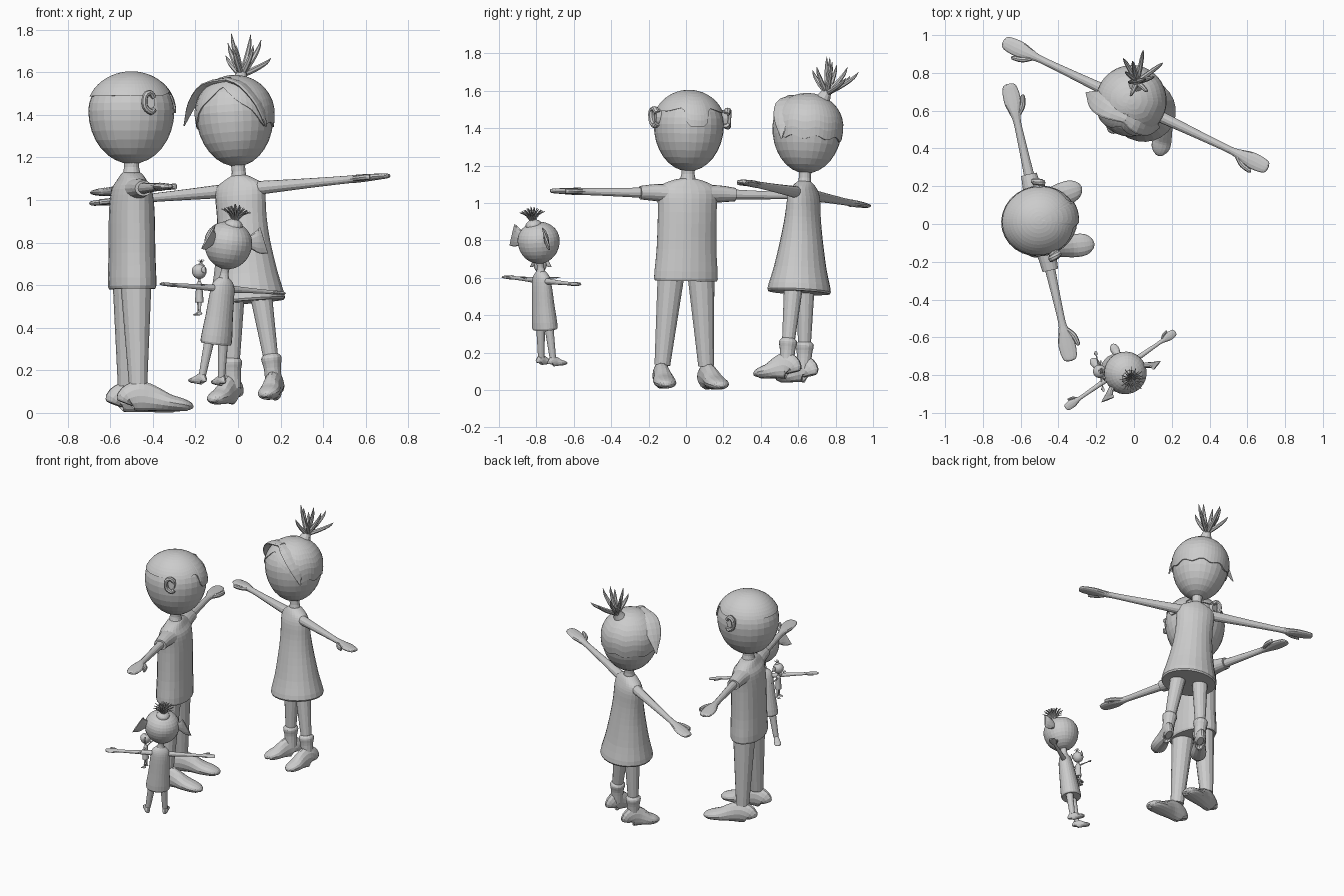
import bpy, bmesh, math, random
from mathutils import Vector, Matrix

if "Cube" in bpy.data.objects:
    bpy.data.objects.remove(bpy.data.objects["Cube"])

random.seed(4)
GREY = bpy.data.materials.new("light grey")
GREY.diffuse_color = (0.6, 0.6, 0.6, 1)
GREY.use_nodes = True
GREY.node_tree.nodes["Principled BSDF"].inputs["Base Color"].default_value = GREY.diffuse_color


def finish(name, bm, M):
    bmesh.ops.remove_doubles(bm, verts=bm.verts, dist=1e-5)
    bm.transform(M)
    bmesh.ops.recalc_face_normals(bm, faces=bm.faces)
    me = bpy.data.meshes.new(name)
    bm.to_mesh(me)
    bm.free()
    me.materials.append(GREY)
    ob = bpy.data.objects.new(name, me)
    bpy.context.collection.objects.link(ob)


def skin(name, rings, M):
    bm = bmesh.new()
    rows = [[bm.verts.new(p) for p in r] for r in rings]
    n = len(rows[0])
    for a, b in zip(rows, rows[1:]):
        for i in range(n):
            bm.faces.new((a[i], a[(i + 1) % n], b[(i + 1) % n], b[i]))
    bm.faces.new(rows[0])
    bm.faces.new(rows[-1])
    finish(name, bm, M)


def spline(pts, sub):
    P = [Vector(p) for p in pts]
    P = [2 * P[0] - P[1]] + P + [2 * P[-1] - P[-2]]
    out = []
    for a, b, c, d in zip(P, P[1:], P[2:], P[3:]):
        for k in range(sub):
            t = k / sub
            out.append(0.5 * (2 * b + (c - a) * t + (2 * a - 5 * b + 4 * c - d) * t * t
                              + (3 * b - a - 3 * c + d) * t ** 3))
    return out + [P[-2]]


def tube(name, pts, side, M, n=16, sub=3):
    """Smooth tube through (x, y, z, half width along side, half height)."""
    S = spline(pts, sub)
    rings = []
    for i, p in enumerate(S):
        t = (S[min(i + 1, len(S) - 1)] - S[max(i - 1, 0)])
        t = Vector(t[:3]).normalized()
        s = Vector(side)
        s = (s - t * s.dot(t)).normalized()
        v = t.cross(s)
        ra, rb = max(p[3], .0012), max(p[4], .0012)
        rings.append([Vector(p[:3]) + s * ra * math.cos(q) + v * rb * math.sin(q)
                      for q in (2 * math.pi * k / n for k in range(n))])
    skin(name, rings, M)


def shell(name, head, M, edge=None, scale=1.0, n=28, m=16):
    """Egg-shaped head, or a hair cap whose lower edge height is edge(angle from front)."""
    rx, ry, zc, up, down = head
    rings = [[] for _ in range(m + 1)]
    lip = []
    for k in range(n):
        a = 2 * math.pi * k / n - math.pi / 2
        d = (a + math.pi / 2 + math.pi) % (2 * math.pi) - math.pi
        h = edge(d) if edge else zc - down
        th0 = math.asin(max(-1, min(1, (h - zc) / (up if h > zc else down))))
        for i in range(m + 1):
            th = th0 + (math.pi / 2 - th0) * i / m
            c = max(math.cos(th), .003) * scale
            z = zc + (up if th > 0 else down) * math.sin(th) * scale
            rings[i].append(Vector((rx * c * math.cos(a), ry * c * math.sin(a), z)))
        p = rings[0][-1]
        lip.append(Vector((p.x * .93, p.y * .93, p.z)))
    skin(name, ([lip] if edge else []) + rings, M)


def frame(a, u, o, s=1.0):
    """Local x = a, z = u, the figure looks along local -y."""
    x = Vector(a).normalized()
    z = Vector(u)
    z = (z - x * z.dot(x)).normalized()
    y = z.cross(x)
    return Matrix.Translation(o) @ Matrix((x, y, z)).transposed().to_4x4() @ Matrix.Scale(s, 4)


def person(who, M, head, neck, torso, arm, leg, foot):
    shell(who + "_head", head, M)
    z0, z1, r = neck
    tube(who + "_neck", [(0, 0, z0, r * 1.5, r * 1.4), (0, 0, (z0 + z1) / 2, r, r),
                         (0, 0, z1, r * 1.2, r * 1.2)], (1, 0, 0), M)
    tube(who + "_clothes", [(0, 0, z, a, b) for z, a, b in torso], (1, 0, 0), M, 24)
    L, az, ar, start = arm           # reach, height, radius, shoulder
    ax, ay, lx, ztop, rt, rb = leg   # ankle spread, ankle height, hip spread, top, radii
    fl, fw, fh, sole, splay = foot
    for s, sd in ((1, "left"), (-1, "right")):
        tube(f"{who}_{sd}_arm", [(s * x * L, 0, az, w * ar, h * ar) for x, w, h in (
            (start, 1.7, 1.7), (.35, 1.35, 1.35), (.55, 1.1, 1.1), (.72, 1, .95),
            (.79, 1.5, 1), (.86, 2.2, .9), (.93, 2.2, .75), (.985, 1.7, .6), (1, .6, .3))],
            (0, 1, 0), M, 12)
        tube(f"{who}_{sd}_thumb", [(s * x * L, -y * ar, az, w * ar, .7 * ar) for x, y, w in (
            (.78, .9, .7), (.83, 2.3, .75), (.89, 2.9, .6), (.905, 3.0, .2))],
            (0, 1, 0), M, 8)
        tube(f"{who}_{sd}_leg", [(s * lx, 0, ztop, rt, rt),
                                 (s * (lx + ax) / 2, 0, (ztop + ay) / 2, (rt + rb) / 2, (rt + rb) / 2),
                                 (s * ax, 0, ay, rb, rb)], (1, 0, 0), M, 14)
        tube(f"{who}_{sd}_shoe", [(s * (ax + splay * t), fl * (.2 - t), sole + fh * h, fw * w, fh * h)
            for t, w, h in ((0, .4, .3), (.04, .65, .46), (.2, .75, .56), (.4, .8, .48),
                            (.65, 1, .32), (.85, .97, .24), (.97, .65, .17), (1, .2, .08))],
            (1, 0, 0), M, 14)


# Man, facing +x
man = frame((-.218, .976, -.02), (0, 0, 1), (-.495, -.012, 0))
mhead = (.187, .203, 1.42, .178, .25)
person("man", man, mhead, (1.1, 1.21, .036),
       [(.59, .15, .09), (.595, .174, .11), (.75, .163, .107), (.95, .16, .104), (1.05, .165, .09),
        (1.09, .15, .066), (1.12, .085, .05), (1.13, .04, .04)],
       (.752, 1.05, .02, .18), (.12, .13, .08, .64, .075, .043), (.31, .06, .13, .004, .03))
for s in (1, -1):
    tube("man_sleeve", [(s * .1, 0, 1.05, .065, .05), (s * .18, 0, 1.052, .05, .045),
                        (s * .26, 0, 1.05, .042, .036)], (0, 1, 0), man)
    tube("man_ear", [(s * x, y, z, .018, .014) for x, y, z in (
        (.19, -.065, 1.48), (.2, -.045, 1.5), (.21, -.02, 1.485), (.207, -.02, 1.435),
        (.2, -.05, 1.41), (.19, -.065, 1.42))], (1, 0, 0), man, 8)
    tube("man_ear_bowl", [(s * .165, -.04, 1.455, .03, .045), (s * .195, -.04, 1.455, .03, .045)],
         (0, 1, 0), man, 12)


def man_hair(d):
    t = max(0, min(1, (abs(d) - .24) / .2))
    return 1.41 + .095 * t * t * (3 - 2 * t) - .02 * max(0, min(1, (abs(d) - .44) / .5))


shell("man_hair", mhead, man, man_hair, 1.04, 64, 10)

# Woman, facing front and a little left, slightly tilted
woman = frame((.9, -.43, .084), (-.068, .05, .996), (.081, .578, .003))
whead = (.182, .188, 1.41, .175, .25)
person("woman", woman, whead, (1.07, 1.2, .032),
       [(.525, .15, .14), (.53, .18, .168), (.65, .155, .138), (.8, .13, .11), (.92, .122, .09),
        (1.02, .125, .078), (1.07, .115, .062), (1.1, .07, .048), (1.115, .04, .035)],
       (.78, 1.05, .019, .12), (.105, .2, .065, .62, .056, .032), (.205, .05, .13, .045, .035))
for s in (1, -1):
    tube("woman_boot_cuff", [(s * .106, 0, .12, .038, .038), (s * .105, 0, .2, .04, .042),
                             (s * .103, 0, .245, .048, .05), (s * .102, 0, .265, .035, .035)],
         (1, 0, 0), woman, 14)


def woman_hair(d):
    t = max(0, min(1, abs(d - .1) / 1.2))
    return 1.53 - .185 * t + .01 * math.sin(d * 9) * t


shell("woman_hair", whead, woman, woman_hair, 1.03, 48, 10)
tube("woman_fringe_right", [(.03, -.09, 1.565, .03, .012), (-.09, -.09, 1.55, .055, .012),
                            (-.175, -.075, 1.475, .05, .01), (-.238, -.06, 1.37, .003, .003)],
     (0, 1, 0), woman, 10)
tube("woman_fringe_left", [(.02, -.09, 1.565, .03, .012), (.1, -.095, 1.53, .05, .012),
                           (.165, -.075, 1.44, .045, .01), (.188, -.06, 1.33, .004, .004)],
     (0, 1, 0), woman, 10)
tube("woman_hair_tie", [(0, .08, 1.55, .045, .045), (0, .1, 1.59, .028, .028),
                        (0, .11, 1.61, .024, .024)], (1, 0, 0), woman, 12)
for i in range(10):
    a = i * 2.4
    f = ((i * 3) % 10) / 9
    r = .05 + .1 * f
    x, y = r * math.cos(a) * .95, .03 + r * math.sin(a)
    top = 1.79 - .11 * f + random.uniform(-.02, .02)
    tube("woman_hair_spike", [(0, .105, 1.59, .014, .014),
                              (x * .5, .105 + y * .5, 1.59 + (top - 1.59) * .4, .013, .013),
                              (x * .85, .105 + y * .85, 1.59 + (top - 1.59) * .75, .009, .009),
                              (x, .105 + y, top, .001, .001)], (1, .2, 0), woman, 7)


# Child and the doll it holds share one build
def small_figure(who, M, spikes):
    head = (.113, .113, .8, .1, .125)
    person(who, M, head, (.62, .69, .019),
           [(.325, .06, .05), (.33, .078, .064), (.45, .068, .056), (.56, .062, .047),
            (.605, .054, .038), (.63, .03, .025), (.635, .018, .018)],
           (.355, .582, .01, .14), (.055, .165, .035, .38, .026, .017), (.095, .023, .05, .122, .012))
    for s in (1, -1):
        tube(who + "_ear", [(s * .09, .015, .81, .012, .02), (s * .118, .03, .815, .013, .04),
                            (s * .143, .047, .82, .011, .06), (s * .16, .06, .828, .004, .068)],
             (0, 1, 0), M, 12)
    tube(who + "_hair_tie", [(0, .025, .885, .045, .045), (0, .028, .9, .038, .038),
                             (0, .03, .915, .016, .016)], (1, 0, 0), M, 14)
    for i in range(spikes):
        a = i * 2.4
        r = .072 * math.sqrt((i + .5) / spikes)
        x, y = r * math.cos(a), r * math.sin(a)
        tube(who + "_hair_spike", [(x * .1, .03 + y * .1, .9, .003, .003),
                                   (x * .5, .03 + y * .5, .95 - r * .15, .003, .003),
                                   (x, .03 + y, .99 - r * .5, .002, .002)], (1, .2, 0), M, 6, 2)


small_figure("child", frame((-.82, -.57, .06), (.11, -.08, .99), (-.143, -.731, .008)), 44)
small_figure("doll", frame((.2, -1, 0), (0, 0, 1), (-.182, -.78, .42), .31), 10)
